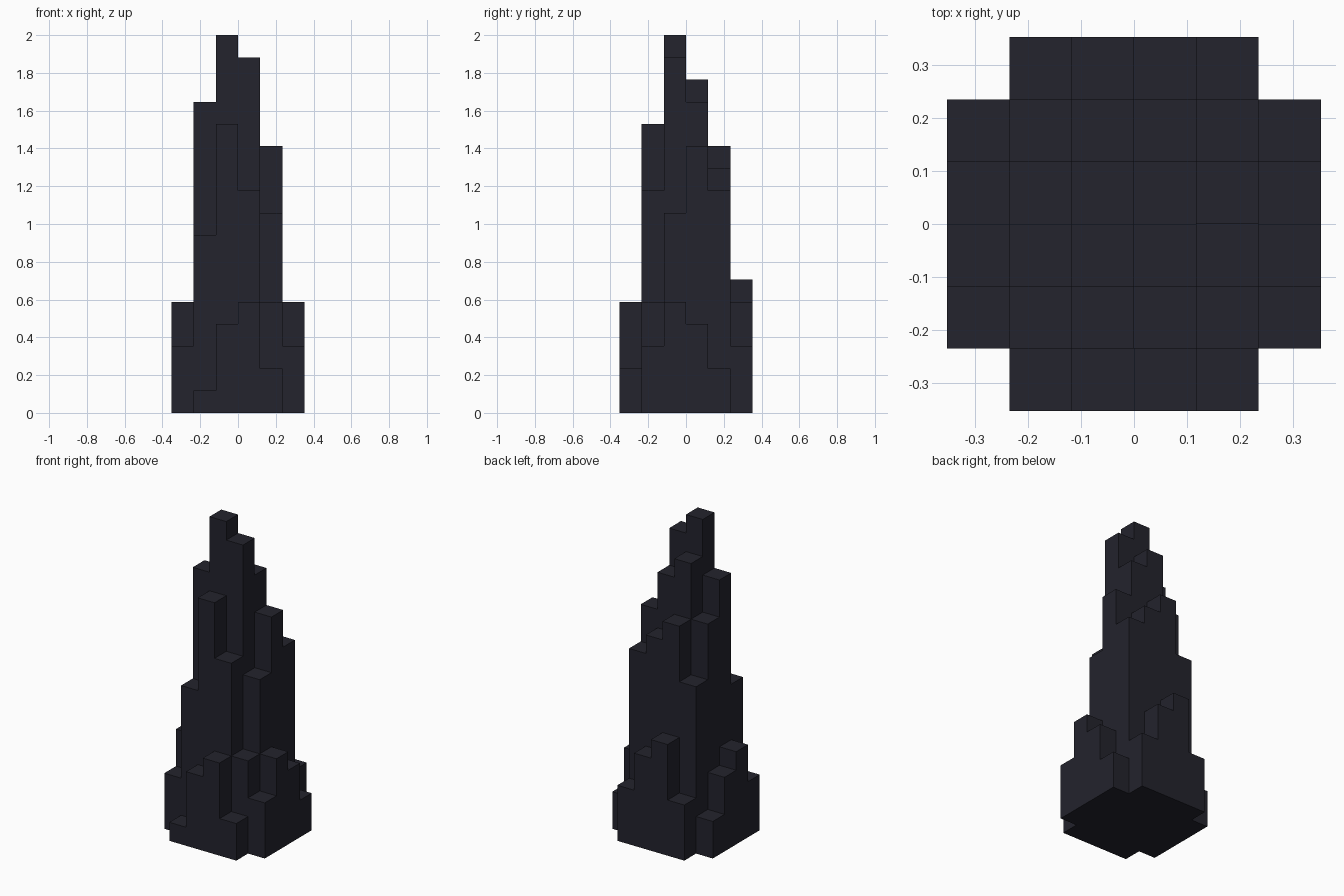
import bpy, bmesh

cube = bpy.data.objects.get("Cube")
if cube:
    bpy.data.objects.remove(cube, do_unlink=True)

CELL = 2 / 17   # width of one column and height of one step

# Column heights in steps: rows run front to back, columns run -x to +x
HEIGHTS = [
    [0, 1, 4, 5, 2, 0],
    [3, 8, 13, 10, 5, 3],
    [5, 14, 17, 16, 9, 5],
    [4, 12, 15, 14, 12, 4],
    [2, 9, 12, 11, 10, 2],
    [0, 3, 6, 5, 3, 0],
]
SIZE = len(HEIGHTS)


def height(i, j):
    inside = 0 <= i < SIZE and 0 <= j < SIZE
    return HEIGHTS[j][i] if inside else 0


def add_face(bm, points):
    half = SIZE / 2
    bm.faces.new([bm.verts.new(((x - half) * CELL, (y - half) * CELL, z * CELL))
                  for x, y, z in points])


def add_column(bm, i, j):
    h = height(i, j)
    # Corners run counter-clockwise seen from above
    corners = [(i, j), (i + 1, j), (i + 1, j + 1), (i, j + 1)]
    add_face(bm, [(x, y, h) for x, y in corners])
    add_face(bm, [(x, y, 0) for x, y in reversed(corners)])
    # Walls only where the neighbouring column is lower
    neighbours = [(i, j - 1), (i + 1, j), (i, j + 1), (i - 1, j)]
    for k, n in enumerate(neighbours):
        low = height(*n)
        if low < h:
            a, b = corners[k], corners[(k + 1) % 4]
            add_face(bm, [(*a, low), (*b, low), (*b, h), (*a, h)])


# Dark stone material
stone = bpy.data.materials.new("dark_blue_black_stone")
stone.use_nodes = True
colour = (0.0168, 0.0168, 0.026, 1)
stone.diffuse_color = colour
stone.node_tree.nodes["Principled BSDF"].inputs["Base Color"].default_value = colour

# Stepped spire skin
bm = bmesh.new()
for j in range(SIZE):
    for i in range(SIZE):
        if height(i, j):
            add_column(bm, i, j)
bmesh.ops.remove_doubles(bm, verts=bm.verts[:], dist=CELL / 100)
mesh = bpy.data.meshes.new("stepped_spire")
bm.to_mesh(mesh)
bm.free()
mesh.materials.append(stone)
spire = bpy.data.objects.new("stepped_spire", mesh)
bpy.context.collection.objects.link(spire)
